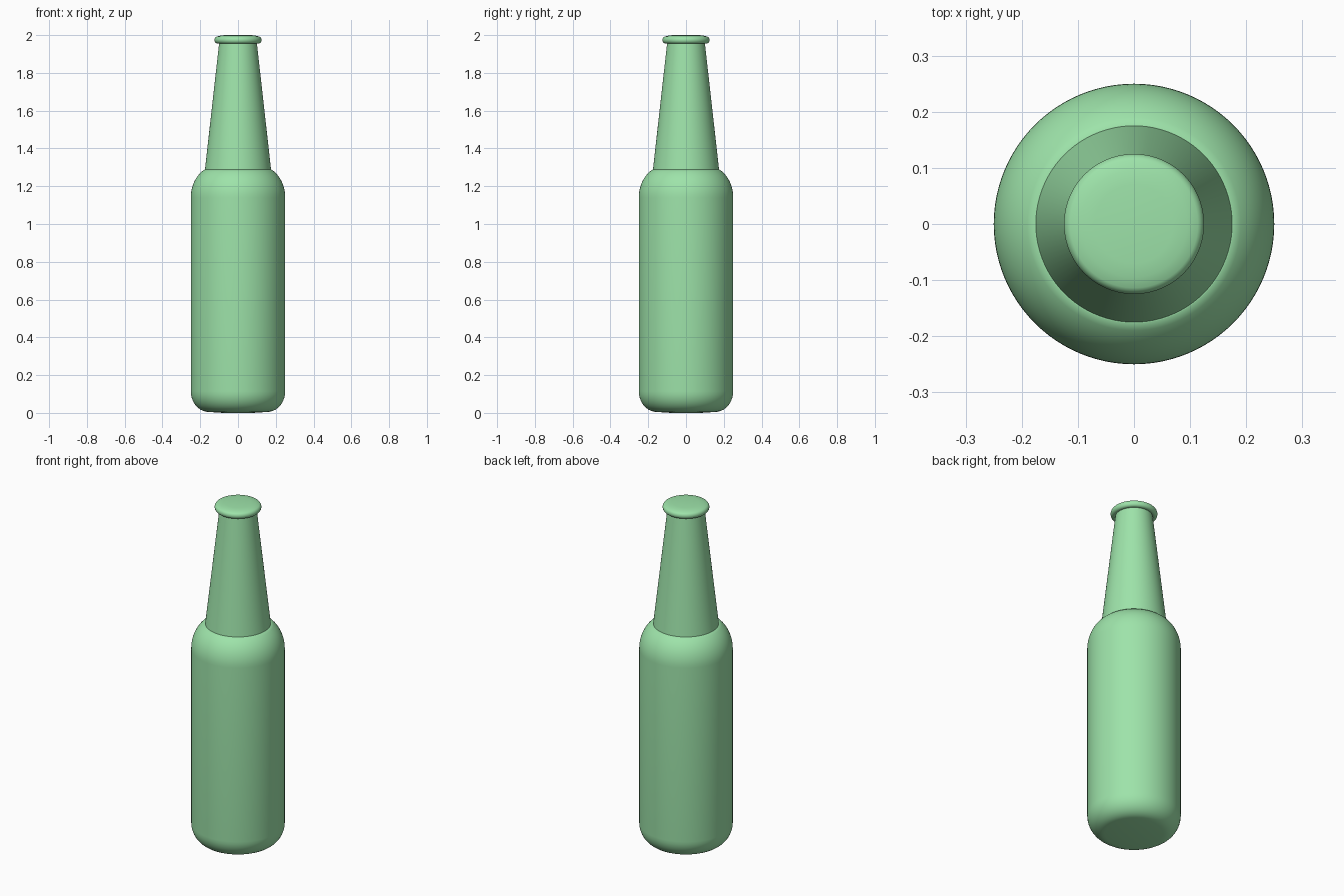
import bpy, bmesh, math

if "Cube" in bpy.data.objects:
    bpy.data.objects.remove(bpy.data.objects["Cube"])

SEGMENTS = 96

glass = bpy.data.materials.new("green_glass")
glass.diffuse_color = (0.34, 0.77, 0.40, 1)
glass.use_nodes = True
glass.node_tree.nodes["Principled BSDF"].inputs["Base Color"].default_value = glass.diffuse_color


def lathe(name, profile):
    """Spin a list of (radius, height) points around z."""
    bm = bmesh.new()
    verts = [bm.verts.new((r, 0, z)) for r, z in profile]
    edges = [bm.edges.new(pair) for pair in zip(verts, verts[1:])]
    bmesh.ops.spin(bm, geom=verts + edges, cent=(0, 0, 0), axis=(0, 0, 1),
                   angle=math.tau, steps=SEGMENTS, use_duplicate=False)
    bmesh.ops.remove_doubles(bm, verts=bm.verts, dist=1e-5)
    bmesh.ops.recalc_face_normals(bm, faces=bm.faces)
    mesh = bpy.data.meshes.new(name)
    bm.to_mesh(mesh)
    bm.free()
    obj = bpy.data.objects.new(name, mesh)
    bpy.context.collection.objects.link(obj)
    mesh.materials.append(glass)
    bpy.ops.object.select_all(action='DESELECT')
    obj.select_set(True)
    bpy.context.view_layer.objects.active = obj
    bpy.ops.object.shade_smooth_by_angle(angle=math.radians(40))
    return obj


def arc(cr, cz, rr, rz, start, end, steps=10):
    """Elliptical arc in the (radius, height) plane, angles in degrees."""
    angles = [math.radians(start + (end - start) * i / steps) for i in range(steps + 1)]
    return [(cr + rr * math.cos(a), cz + rz * math.sin(a)) for a in angles]


# Body: flat base, rounded heel, straight wall, rounded shoulder
lathe("body", [(0, 0), (0.08, 0.0)]
      + arc(0.155, 0.115, 0.095, 0.11, -90, 0)
      + arc(0.115, 1.14, 0.135, 0.167, 0, 62.5)
      + [(0.175, 1.288)])

# Neck: straight taper
lathe("neck", [(0.175, 1.288), (0.1, 1.957)])

# Lip: rounded rim with a closed, gently domed top
lathe("lip", [(0.1, 1.957)]
      + arc(0.108, 1.974, 0.017, 0.019, -90, 70)
      + [(0.095, 1.997), (0.07, 2.0), (0, 2.0)])
